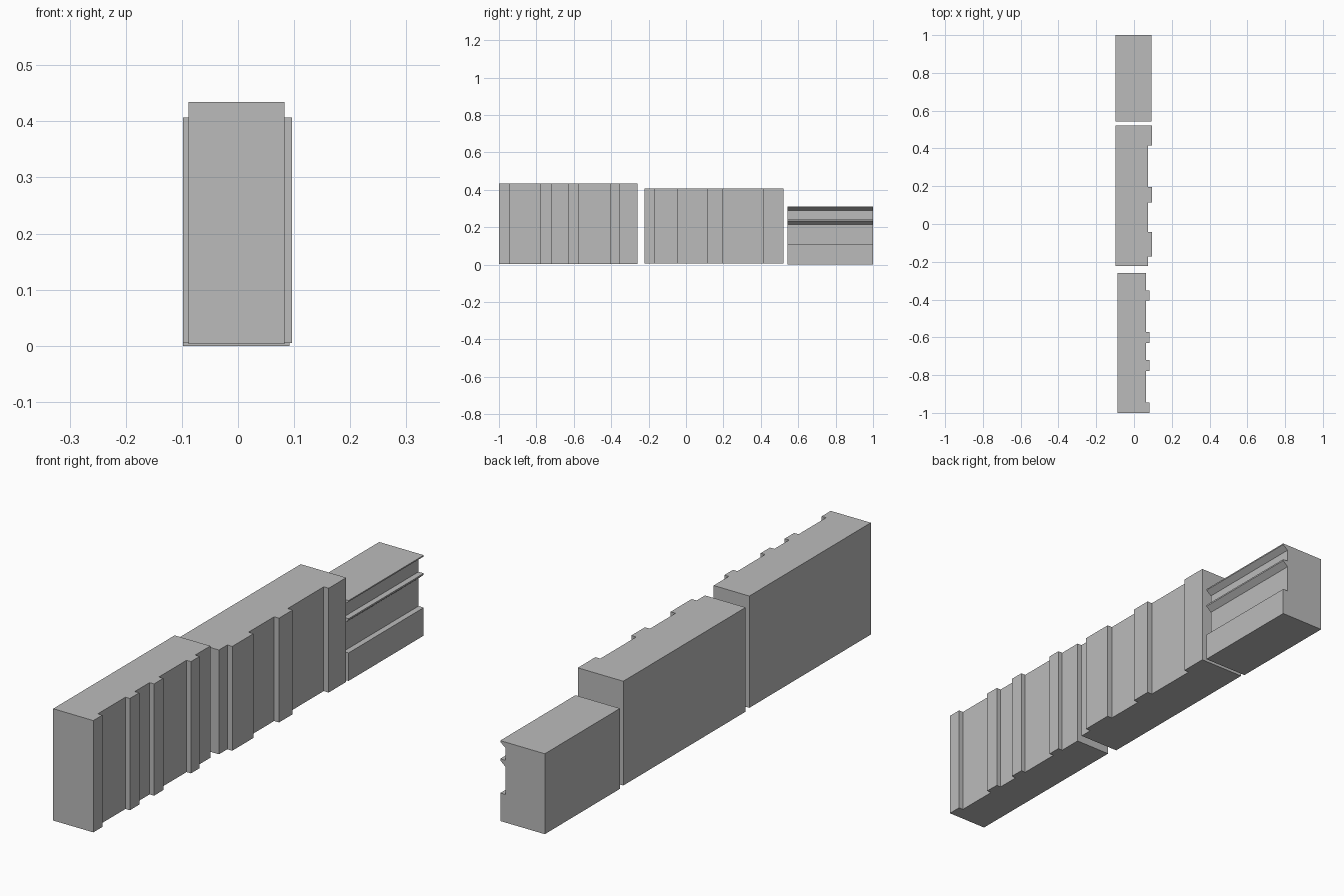
import bpy, bmesh
from mathutils import Vector

if "Cube" in bpy.data.objects:
    bpy.data.objects.remove(bpy.data.objects["Cube"])

stone = bpy.data.materials.new("plain grey")
stone.diffuse_color = (0.5, 0.5, 0.5, 1)
stone.use_nodes = True
stone.node_tree.nodes["Principled BSDF"].inputs["Base Color"].default_value = stone.diffuse_color


def extrude(name, outline, offset):
    """Closed prism from a 3D outline pushed along an offset."""
    bm = bmesh.new()
    face = bm.faces.new([bm.verts.new(p) for p in outline])
    res = bmesh.ops.extrude_face_region(bm, geom=[face])
    new = [g for g in res["geom"] if isinstance(g, bmesh.types.BMVert)]
    bmesh.ops.translate(bm, verts=new, vec=Vector(offset))
    bmesh.ops.recalc_face_normals(bm, faces=bm.faces)
    mesh = bpy.data.meshes.new(name)
    bm.to_mesh(mesh)
    bm.free()
    mesh.materials.append(stone)
    obj = bpy.data.objects.new(name, mesh)
    bpy.context.collection.objects.link(obj)
    return obj


def ribbed_wall(name, y0, y1, x_back, x_wall, x_rib, z0, z1, ribs):
    """Wall whose right face carries upright ribs, given as (start, end)."""
    side = [(x_wall, y0)]
    for a, b in ribs:
        side += [(x_wall, a), (x_rib, a), (x_rib, b), (x_wall, b)]
    side += [(x_wall, y1), (x_back, y1), (x_back, y0)]
    outline = []
    for p in side:  # drop repeats where a rib meets the wall end
        if p not in outline:
            outline.append(p)
    # a rib flush with an end replaces the wall corner there
    if ribs[0][0] == y0:
        outline.remove((x_wall, y0))
    if ribs[-1][1] == y1:
        outline.remove((x_wall, y1))
    return extrude(name, [(x, y, z0) for x, y in outline], (0, 0, z1 - z0))


# Tall front wall with four narrow ribs
ribbed_wall("front_wall", -1.0, -0.26, -0.088, 0.064, 0.083, 0.003, 0.434,
            [(-1.0, -0.945), (-0.777, -0.72), (-0.63, -0.573), (-0.405, -0.352)])

# Middle wall with three broad ribs
ribbed_wall("middle_wall", -0.223, 0.522, -0.098, 0.075, 0.096, 0.005, 0.407,
            [(-0.172, -0.043), (0.113, 0.196), (0.415, 0.522)])

# Low back wall with plinth, sloped moulding and top lip
profile = [(-0.098, 0), (0.092, 0), (0.092, 0.108), (0.07, 0.108),
           (0.07, 0.215), (0.092, 0.234), (0.092, 0.24), (0.07, 0.24),
           (0.07, 0.288), (0.092, 0.305), (0.092, 0.31), (-0.098, 0.31)]
extrude("back_wall", [(x, 0.542, z) for x, z in profile], (0, 0.458, 0))
